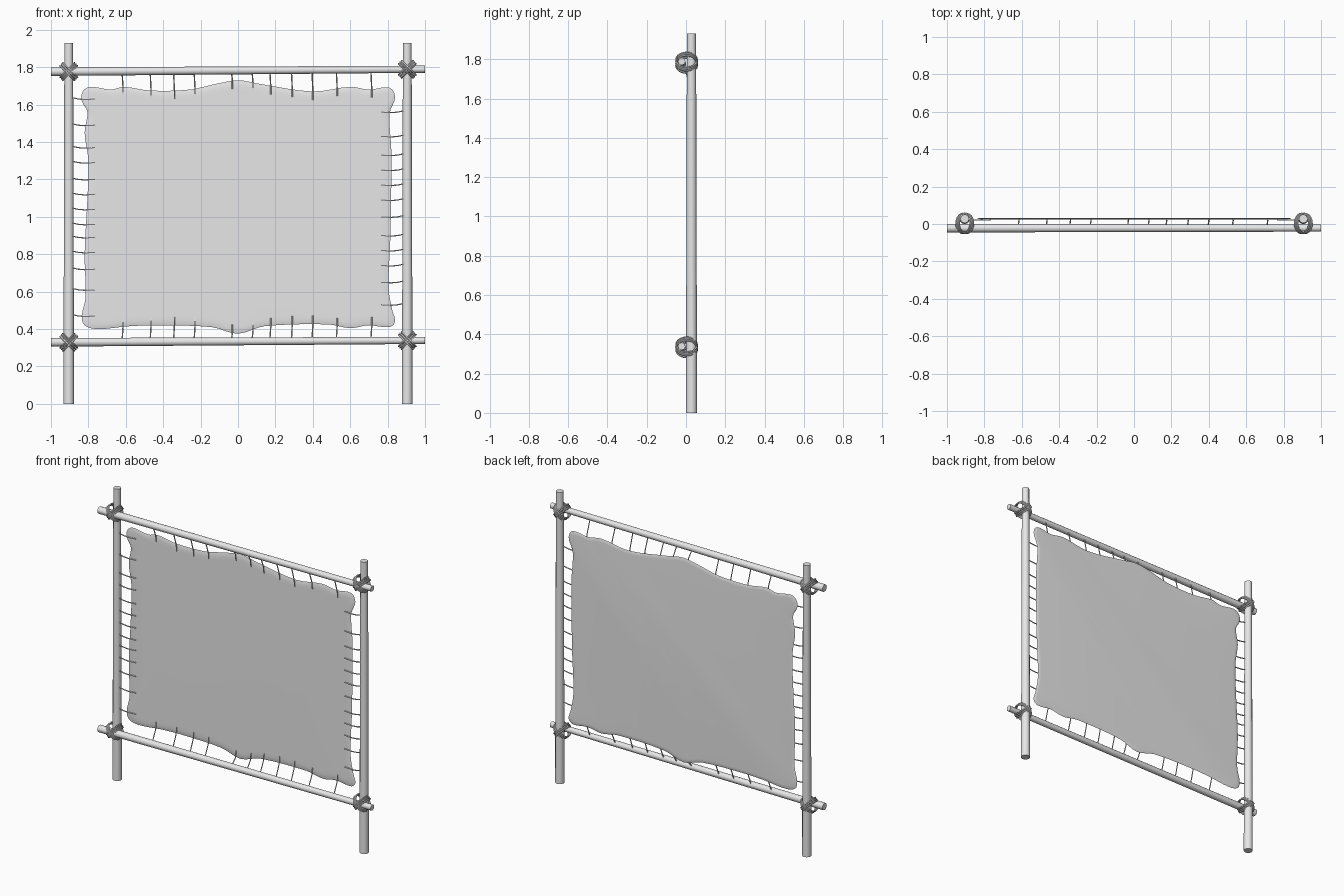
import bpy
import bmesh
import math
from mathutils import Vector

cube = bpy.data.objects.get("Cube")
if cube:
    bpy.data.objects.remove(cube, do_unlink=True)


def make_material(name, colour):
    mat = bpy.data.materials.new(name)
    mat.use_nodes = True
    mat.diffuse_color = colour
    mat.node_tree.nodes["Principled BSDF"].inputs["Base Color"].default_value = colour
    return mat


GREY = make_material("plain grey", (0.8, 0.8, 0.8, 1))


def add_object(name, mesh):
    """Link a mesh as a smooth object with sharp edges kept."""
    obj = bpy.data.objects.new(name, mesh)
    bpy.context.collection.objects.link(obj)
    mesh.materials.clear()
    mesh.materials.append(GREY)
    bpy.ops.object.select_all(action="DESELECT")
    obj.select_set(True)
    bpy.context.view_layer.objects.active = obj
    bpy.ops.object.shade_smooth_by_angle(angle=math.radians(50))


def add_tubes(name, paths, radius, resolution=1, closed=False, taper=(1, 1)):
    """Sweep a round section along each path and keep the result as one mesh."""
    curve = bpy.data.curves.new(name, "CURVE")
    curve.dimensions = "3D"
    curve.bevel_depth = radius
    curve.bevel_resolution = resolution
    curve.use_fill_caps = True
    for path in paths:
        spline = curve.splines.new("POLY")
        spline.points.add(len(path) - 1)
        spline.use_cyclic_u = closed
        for i, (point, co) in enumerate(zip(spline.points, path)):
            point.co = (*co, 1)
            t = i / (len(path) - 1)
            point.radius = taper[0] * (1 - t) + taper[1] * t
    helper = bpy.data.objects.new(name + " helper", curve)
    bpy.context.collection.objects.link(helper)
    bpy.context.view_layer.update()
    evaluated = helper.evaluated_get(bpy.context.evaluated_depsgraph_get())
    mesh = bpy.data.meshes.new_from_object(evaluated)
    bpy.data.objects.remove(helper, do_unlink=True)
    mesh.name = name
    add_object(name, mesh)


# Frame poles: two uprights behind, two cross rails in front
POST_X, POST_Y, RAIL_Y = 0.905, 0.028, -0.022
SIDES = {"right": -1, "left": 1}
for label, side in SIDES.items():
    path = [(side * POST_X, POST_Y, z) for z in (0, 0.9, 1.93)]
    add_tubes(label + "_post", [path], 0.026, 4, taper=(1.1, 0.9))

RAILS = {"top": (1.776, 1.789), "bottom": (0.329, 0.339)}


def rail_height(label, x):
    start, end = RAILS[label]
    return start + (end - start) * (x + 1) / 2


for label in RAILS:
    path = [(x, RAIL_Y, rail_height(label, x)) for x in (-1, 0, 1)]
    add_tubes(label + "_rail", [path], 0.021, 4, taper=(1.1, 0.9))

# Crossed cord lashings where rails meet posts
for label in RAILS:
    for side_name, side in SIDES.items():
        centre = Vector((side * POST_X, 0.003, rail_height(label, side * POST_X)))
        loops = []
        for slant in (-1, 1):
            along = Vector((1, 0, slant)).normalized()
            across = Vector((-slant, 0, 1)).normalized()
            for strand in (-1, 0, 1):
                loop = []
                for i in range(20):
                    a = math.tau * i / 20
                    loop.append(centre + along * 0.054 * math.cos(a)
                                + Vector((0, 0.053 * math.sin(a), 0))
                                + across * 0.011 * strand)
                loops.append(loop)
        add_tubes(f"{label}_{side_name}_lashing", loops, 0.005, closed=True)

# Wavy outline of the stretched sheet, clockwise from its upper corner
CORNERS = [
    (-.83, 1.67), (-.79, 1.695), (-.68, 1.68), (-.61, 1.695), (-.47, 1.675), (-.26, 1.68),
    (-.12, 1.71), (0, 1.73), (.12, 1.71), (.4, 1.67), (.6, 1.695), (.7, 1.68),
    (.81, 1.69), (.84, 1.64), (.81, 1.55), (.82, 1.35), (.815, .9), (.805, .62),
    (.825, .5), (.84, .44), (.81, .41), (.7, .42), (.6, .405), (.48, .425),
    (.14, .415), (0, .375), (-.14, .41), (-.42, .42), (-.58, .415), (-.75, .4),
    (-.82, .42), (-.835, .47), (-.815, .57), (-.82, .8), (-.805, 1.1), (-.8, 1.3),
    (-.82, 1.45), (-.805, 1.56), (-.835, 1.62)]


def smooth_loop(points, steps):
    """Round a closed loop with a spline that passes through every point."""
    points = [Vector(p) for p in points]
    count, result = len(points), []
    for i in range(count):
        a, b, c, d = (points[(i + k) % count] for k in (-1, 0, 1, 2))
        limit = (c - b).length
        # Tangents are limited so that short corner spans do not overshoot
        start = (c - a).normalized() * limit
        end = (d - b).normalized() * limit
        for s in range(steps):
            t = s / steps
            result.append(b * (2 * t**3 - 3 * t**2 + 1) + c * (3 * t**2 - 2 * t**3)
                          + start * (t**3 - 2 * t**2 + t) + end * (t**3 - t**2))
    return result


outline = smooth_loop(CORNERS, 4)
MID_Z = 1.05

# Sheet: thin slab with a softly rolled rim, front to back
bm = bmesh.new()
rings = []
for inset, y in ((0.05, 0.024), (0.03, 0.0242), (0.008, 0.026), (0, 0.0285),
                 (0.006, 0.031), (0.025, 0.032)):
    rings.append([bm.verts.new((p.x * (1 - inset / 0.82), y,
                                MID_Z + (p.y - MID_Z) * (1 - inset / 0.65)))
                  for p in outline])
for ring, following in zip(rings, rings[1:]):
    for i in range(len(ring)):
        j = (i + 1) % len(ring)
        bm.faces.new((ring[i], ring[j], following[j], following[i]))
bm.faces.new(rings[0])
bm.faces.new(rings[-1])
bmesh.ops.recalc_face_normals(bm, faces=bm.faces)
sheet = bpy.data.meshes.new("sheet")
bm.to_mesh(sheet)
bm.free()
add_object("sheet", sheet)

# Cords tying the sheet to the rails
TIE_Y = 0.021
RAIL_TIES = (-.615, -.465, -.34, -.23, -.03, .08, .175, .29, .4, .53, .715)
for label, up in (("top", 1), ("bottom", -1)):
    ties = []
    for x in RAIL_TIES:
        edge = min((p for p in outline if (p.y - MID_Z) * up > 0.5),
                   key=lambda p: abs(p.x - x))
        rail_z = rail_height(label, x)
        ties.append([(x, TIE_Y, edge.y - up * 0.045),
                     (x, TIE_Y - 0.004, edge.y),
                     (x - 0.004, RAIL_Y + 0.014, rail_z - up * 0.015)])
    add_tubes(label + "_ties", ties, 0.0035)

# Cords tying the sheet to the posts
POST_TIES = {
    "right": (1.63, 1.49, 1.37, 1.29, 1.2, 1.12, 1.04, .96, .89, .81, .72, .61, .47),
    "left": (1.56, 1.43, 1.33, 1.25, 1.17, 1.09, 1, .9, .82, .74, .65, .53)}
for label, heights in POST_TIES.items():
    side = SIDES[label]
    ties = [[(side * 0.765, TIE_Y, z), (side * 0.82, TIE_Y, z - 0.003),
             (side * 0.855, TIE_Y, z), (side * 0.89, TIE_Y, z + 0.008)]
            for z in heights]
    add_tubes(label + "_ties", ties, 0.0035)
